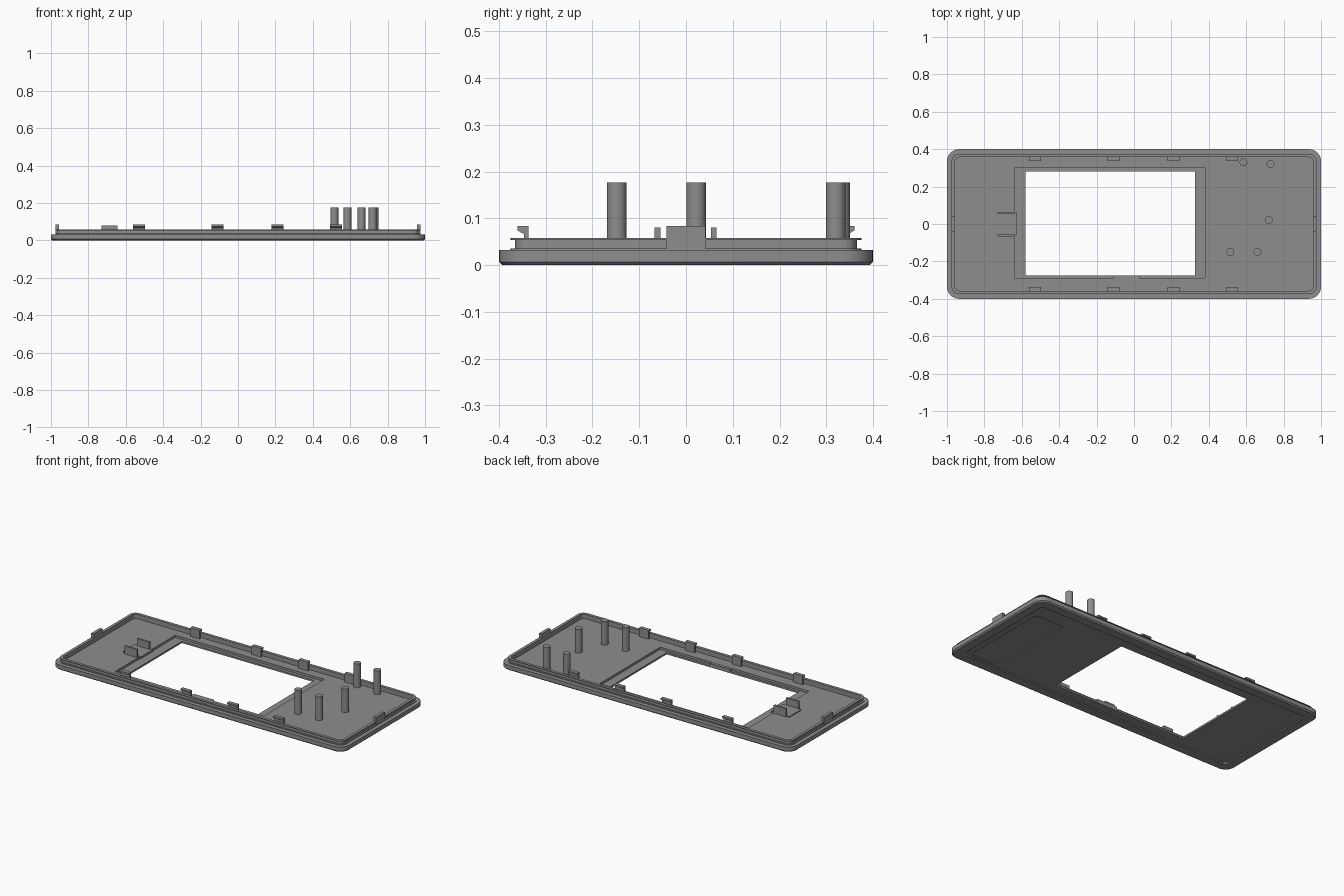
import bpy, bmesh, math

cube = bpy.data.objects.get("Cube")
if cube:
    bpy.data.objects.remove(cube, do_unlink=True)

grey = bpy.data.materials.new("mid_grey_plastic")
grey.use_nodes = True
COLOUR = (0.27, 0.27, 0.27, 1)
grey.diffuse_color = COLOUR
grey.node_tree.nodes["Principled BSDF"].inputs["Base Color"].default_value = COLOUR

HALF_X, HALF_Y, RADIUS = 1.0, 0.4, 0.065
FLOOR, RECESS = 0.03, 0.016


def finish(name, bm):
    bmesh.ops.recalc_face_normals(bm, faces=bm.faces[:])
    mesh = bpy.data.meshes.new(name)
    bm.to_mesh(mesh)
    bm.free()
    mesh.materials.append(grey)
    obj = bpy.data.objects.new(name, mesh)
    bpy.context.collection.objects.link(obj)
    return obj


def box(name, x0, x1, y0, y1, z0, z1):
    bm = bmesh.new()
    bmesh.ops.create_cube(bm, size=1)
    for v in bm.verts:
        v.co = ((x0 + x1) / 2 + v.co.x * (x1 - x0),
                (y0 + y1) / 2 + v.co.y * (y1 - y0),
                (z0 + z1) / 2 + v.co.z * (z1 - z0))
    return finish(name, bm)


def rounded_ring(bm, hx, hy, r, z, cx=0, cy=0, steps=8):
    ring = []
    for q, (sx, sy) in enumerate([(1, 1), (-1, 1), (-1, -1), (1, -1)]):
        for i in range(steps + 1):
            a = math.pi / 2 * (q + i / steps)
            ring.append(bm.verts.new((cx + sx * (hx - r) + r * math.cos(a),
                                      cy + sy * (hy - r) + r * math.sin(a), z)))
    return ring


def loft(name, rings, bm):
    for a, b in zip(rings, rings[1:]):
        for i in range(len(a)):
            j = (i + 1) % len(a)
            bm.faces.new((a[i], a[j], b[j], b[i]))
    bm.faces.new(rings[0])
    bm.faces.new(rings[-1])
    return finish(name, bm)


def cut(target, cutter):
    mod = target.modifiers.new(cutter.name, 'BOOLEAN')
    mod.operation = 'DIFFERENCE'
    mod.solver = 'EXACT'
    mod.object = cutter
    bpy.context.view_layer.objects.active = target
    bpy.ops.object.modifier_apply(modifier=mod.name)
    bpy.data.objects.remove(cutter, do_unlink=True)


# Bezel: (inset, height) section from the underside, round the rim, to the floor
SECTION = [(0.066, 0.005), (0.06, 0), (0.008, 0), (0, 0.007), (0, 0.032),
           (0.025, 0.032), (0.025, 0.036), (0.034, 0.036), (0.034, 0.054),
           (0.025, 0.054), (0.025, 0.058), (0.043, 0.058), (0.043, FLOOR)]
bm = bmesh.new()
rings = [rounded_ring(bm, HALF_X - d, HALF_Y - d, max(RADIUS - d, 0.02), z)
         for d, z in SECTION]
bezel = loft("bezel", rings, bm)

# Screen window and its surrounding step
cut(bezel, box("window_cutter", -0.58, 0.325, -0.275, 0.28, -0.1, 0.2))
cut(bezel, box("step_cutter", -0.64, 0.38, -0.29, 0.30, RECESS, 0.2))

# Shallow label pocket on the underside
bm = bmesh.new()
pocket = [rounded_ring(bm, 0.1, 0.28, 0.03, z, 0.8, -0.04) for z in (-0.05, 0.011)]
cut(bezel, loft("pocket_cutter", pocket, bm))

bpy.ops.object.select_all(action='DESELECT')
bezel.select_set(True)
bpy.context.view_layer.objects.active = bezel
bpy.ops.object.shade_smooth_by_angle(angle=math.radians(30))

# Filled part of the step beside the window
box("step_bridge", -0.11, 0.03, -0.295, -0.275, 0.012, FLOOR - 0.001)

# Hooked clips along both long sides
for side, label in ((1, "back"), (-1, "front")):
    for i, x in enumerate((-0.53, -0.11, 0.21, 0.525)):
        bm = bmesh.new()
        outline = [(0.337, 0.028), (0.346, 0.028), (0.346, 0.066), (0.36, 0.074),
                   (0.36, 0.084), (0.337, 0.084)]
        face = bm.faces.new([bm.verts.new((x - 0.032, side * y, z)) for y, z in outline])
        ext = bmesh.ops.extrude_face_region(bm, geom=[face])
        moved = [e for e in ext["geom"] if isinstance(e, bmesh.types.BMVert)]
        bmesh.ops.translate(bm, verts=moved, vec=(0.064, 0, 0))
        finish(f"{label}_clip_{i + 1}", bm)

# End tabs
for side, label in ((1, "left"), (-1, "right")):
    x0, x1 = sorted((side * 0.956, side * 0.975))
    box(f"{label}_end_tab", x0, x1, -0.042, 0.042, 0.036, 0.084)

# Bracket with two upright fins
box("bracket_base", -0.75, -0.625, -0.055, 0.06, 0.025, FLOOR + 0.006)
for y, label in ((0.059, "back"), (-0.061, "front")):
    box(f"{label}_bracket_fin", -0.73, -0.645, y - 0.006, y + 0.006, 0.025, 0.08)

# Mounting pins
for i, (x, y) in enumerate([(0.585, 0.33), (0.73, 0.32), (0.72, 0.022),
                            (0.515, -0.148), (0.66, -0.148)]):
    bpy.ops.mesh.primitive_cylinder_add(vertices=32, radius=0.021, depth=0.152,
                                        location=(x, y, 0.101))
    pin = bpy.context.object
    pin.name = f"mounting_pin_{i + 1}"
    pin.data.materials.append(grey)
    bpy.ops.object.shade_smooth_by_angle(angle=math.radians(30))
